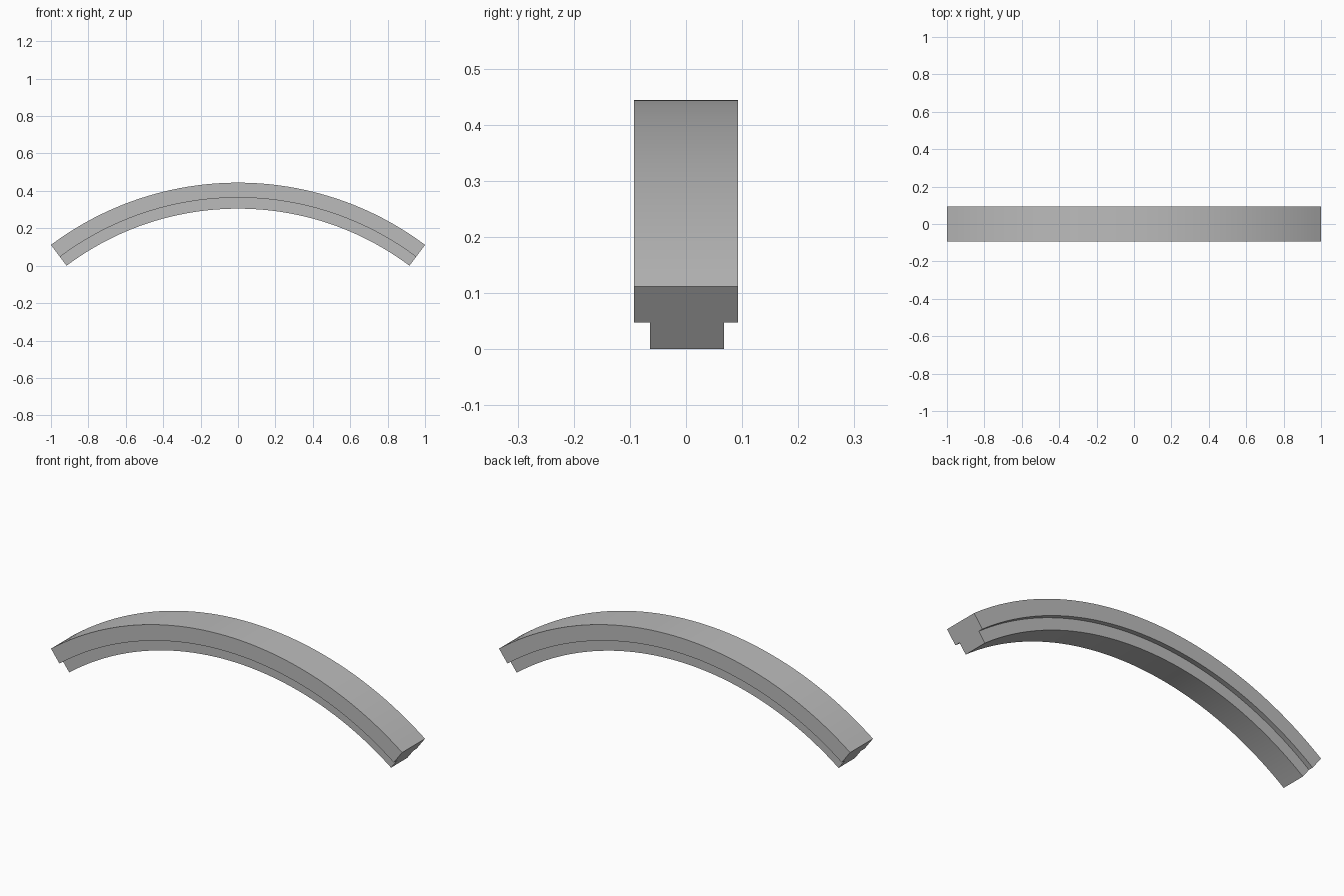
import bpy, bmesh
from math import asin, sin, cos, radians

if "Cube" in bpy.data.objects:
    bpy.data.objects.remove(bpy.data.objects["Cube"])

# Arc radii of the beam: outer face, step under the wide band, inner face
OUTER, STEP, INNER = 1.669, 1.589, 1.530
HALF_ANGLE = asin(1 / OUTER)
BASE = INNER * cos(HALF_ANGLE)
SEGMENTS = 48

# T-shaped cross-section as (y, radius)
WIDE, RIB_FRONT, RIB_BACK = 0.093, -0.064, 0.068
profile = [(-WIDE, OUTER), (WIDE, OUTER), (WIDE, STEP), (RIB_BACK, STEP),
           (RIB_BACK, INNER), (RIB_FRONT, INNER), (RIB_FRONT, STEP), (-WIDE, STEP)]

grey = bpy.data.materials.new("plain grey")
grey.use_nodes = True
colour = (0.5, 0.5, 0.5, 1)
grey.diffuse_color = colour
grey.node_tree.nodes["Principled BSDF"].inputs["Base Color"].default_value = colour

# Sweep the cross-section along the arc
bm = bmesh.new()
rings = []
for i in range(SEGMENTS + 1):
    a = HALF_ANGLE * (2 * i / SEGMENTS - 1)
    rings.append([bm.verts.new((r * sin(a), y, r * cos(a) - BASE)) for y, r in profile])
for r0, r1 in zip(rings, rings[1:]):
    for j in range(len(profile)):
        k = (j + 1) % len(profile)
        bm.faces.new((r0[j], r0[k], r1[k], r1[j]))

# End caps
bm.faces.new(rings[0])
bm.faces.new(rings[-1])
bmesh.ops.recalc_face_normals(bm, faces=bm.faces)

mesh = bpy.data.meshes.new("arched_beam")
bm.to_mesh(mesh)
bm.free()
mesh.materials.append(grey)
beam = bpy.data.objects.new("arched_beam", mesh)
bpy.context.collection.objects.link(beam)
bpy.context.view_layer.objects.active = beam
beam.select_set(True)
bpy.ops.object.shade_smooth_by_angle(angle=radians(30))
